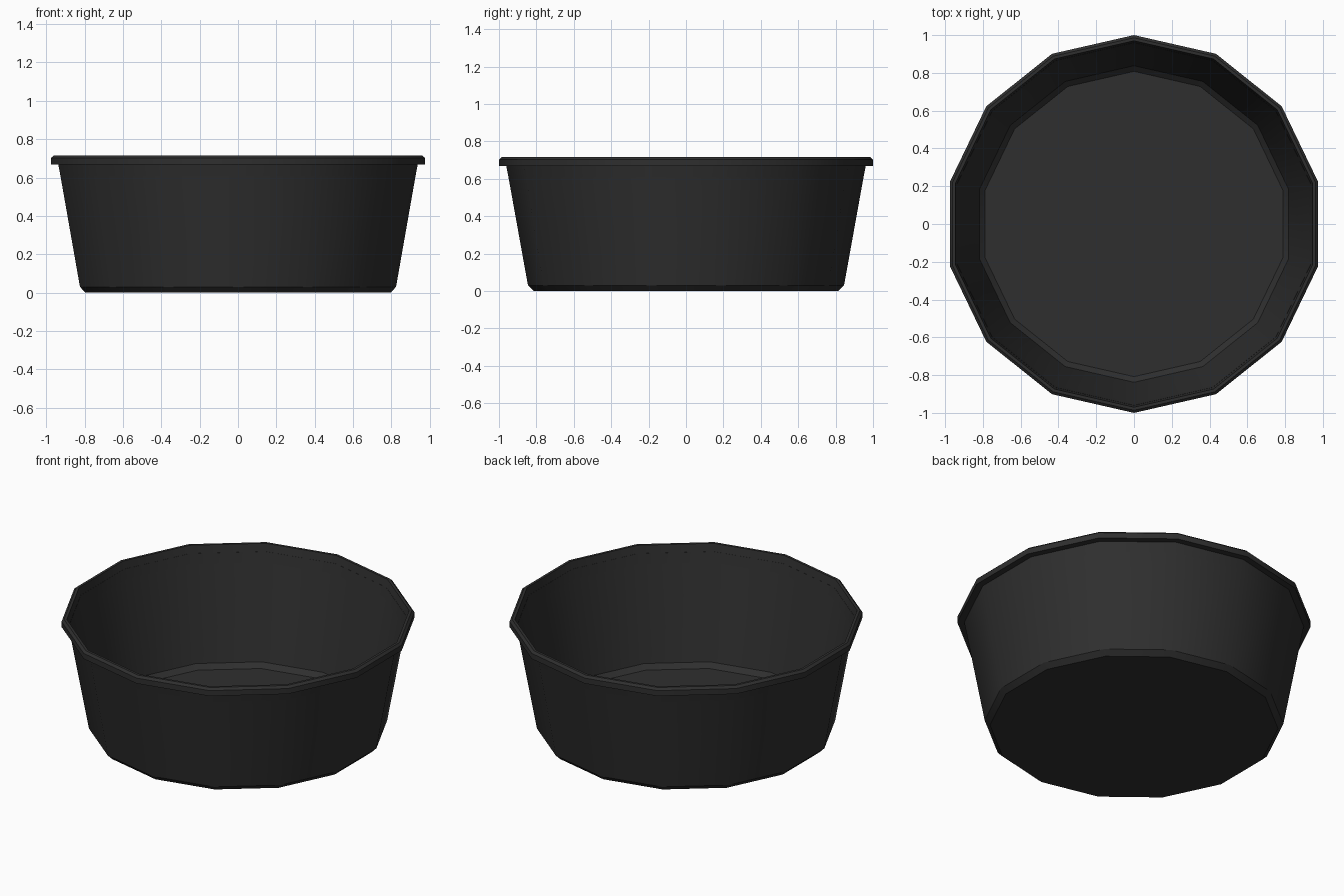
import bpy, bmesh, math

if "Cube" in bpy.data.objects:
    bpy.data.objects.remove(bpy.data.objects["Cube"])

SIDES = 14

# Closed wall profile (corner radius, height): outside upwards, over the rim, down inside
profile = [
    (0.815, 0.0), (0.845, 0.03), (0.96, 0.668),      # base chamfer and outer wall
    (1.0, 0.668), (1.0, 0.702), (0.986, 0.715),      # rim lip
    (0.970, 0.715), (0.838, 0.036), (0.808, 0.008),  # inner wall and floor chamfer
]

plastic = bpy.data.materials.new("black_plastic")
plastic.diffuse_color = (0.028, 0.028, 0.028, 1)
plastic.use_nodes = True
plastic.node_tree.nodes["Principled BSDF"].inputs["Base Color"].default_value = plastic.diffuse_color

# Lathe the profile with a corner pointing along y
bm = bmesh.new()
rings = []
for r, z in profile:
    ring = []
    for i in range(SIDES):
        a = math.pi / 2 + 2 * math.pi * i / SIDES
        ring.append(bm.verts.new((r * math.cos(a), r * math.sin(a), z)))
    rings.append(ring)
for low, high in zip(rings, rings[1:]):
    for i in range(SIDES):
        j = (i + 1) % SIDES
        bm.faces.new((low[i], low[j], high[j], high[i]))

# Underside and inner floor
bm.faces.new(rings[0][::-1])
bm.faces.new(rings[-1])
bmesh.ops.recalc_face_normals(bm, faces=bm.faces)

mesh = bpy.data.meshes.new("round_tub")
bm.to_mesh(mesh)
bm.free()
mesh.materials.append(plastic)
tub = bpy.data.objects.new("round_tub", mesh)
bpy.context.collection.objects.link(tub)

# Smooth around the wall, crisp at the rim and base
bpy.context.view_layer.objects.active = tub
tub.select_set(True)
bpy.ops.object.shade_smooth_by_angle(angle=math.radians(30))
